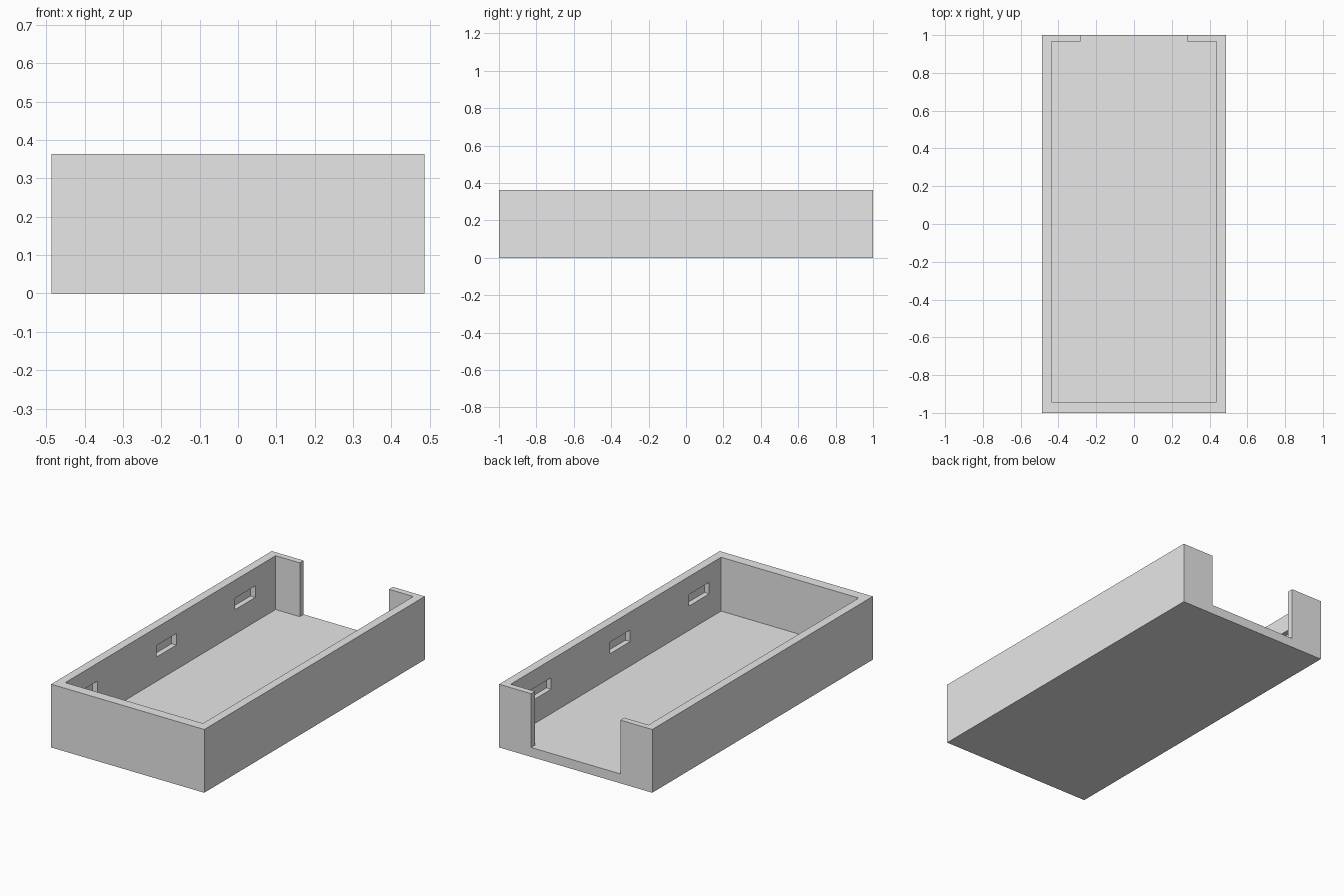
import bpy
import bmesh

cube = bpy.data.objects.get("Cube")
if cube:
    bpy.data.objects.remove(cube, do_unlink=True)

HALF_W, HALF_L, HEIGHT = 0.486, 1.0, 0.363   # outer shell
IN_W, IN_FRONT, IN_BACK = 0.437, -0.942, 0.965   # cavity
FLOOR = 0.054
GAP = 0.283                                  # half width of the back opening

grey = bpy.data.materials.new("light grey plastic")
grey.use_nodes = True
grey.diffuse_color = (0.8, 0.8, 0.8, 1)
grey.node_tree.nodes["Principled BSDF"].inputs["Base Color"].default_value = (0.8, 0.8, 0.8, 1)


def prism(name, outline, z0, z1):
    """Extrude a flat outline from z0 up to z1."""
    bm = bmesh.new()
    base = bm.faces.new([bm.verts.new((x, y, z0)) for x, y in outline])
    top = bmesh.ops.extrude_face_region(bm, geom=[base])["geom"]
    verts = [g for g in top if isinstance(g, bmesh.types.BMVert)]
    bmesh.ops.translate(bm, verts=verts, vec=(0, 0, z1 - z0))
    bmesh.ops.recalc_face_normals(bm, faces=bm.faces)
    mesh = bpy.data.meshes.new(name)
    bm.to_mesh(mesh)
    bm.free()
    mesh.materials.append(grey)
    obj = bpy.data.objects.new(name, mesh)
    bpy.context.collection.objects.link(obj)
    return obj


def rectangle(w, y0, y1):
    return [(-w, y0), (w, y0), (w, y1), (-w, y1)]


def cut(target, cutter):
    """Subtract the cutter for good, then discard it."""
    cutter.hide_render = True
    mod = target.modifiers.new("cut", "BOOLEAN")
    mod.operation = "DIFFERENCE"
    mod.solver = "EXACT"
    mod.object = cutter
    bpy.context.view_layer.objects.active = target
    bpy.ops.object.modifier_apply(modifier=mod.name)
    bpy.data.objects.remove(cutter, do_unlink=True)


# Solid block for the tray
tray = prism("case_tray", rectangle(HALF_W, -HALF_L, HALF_L), 0, HEIGHT)

# Cavity with the opening through the back wall
right = [(IN_W, IN_FRONT), (IN_W, IN_BACK), (GAP, IN_BACK), (GAP, HALF_L + 0.1)]
left = [(-x, y) for x, y in reversed(right)]
cut(tray, prism("cavity_cutter", right + left, FLOOR, HEIGHT + 0.1))

# Snap-fit pockets, three in the inside of each long wall
for y in (-0.743, -0.026, 0.69):
    slot = rectangle(IN_W + 0.03, y - 0.091, y + 0.091)
    cut(tray, prism("pocket_cutter", slot, 0.194, 0.26))
